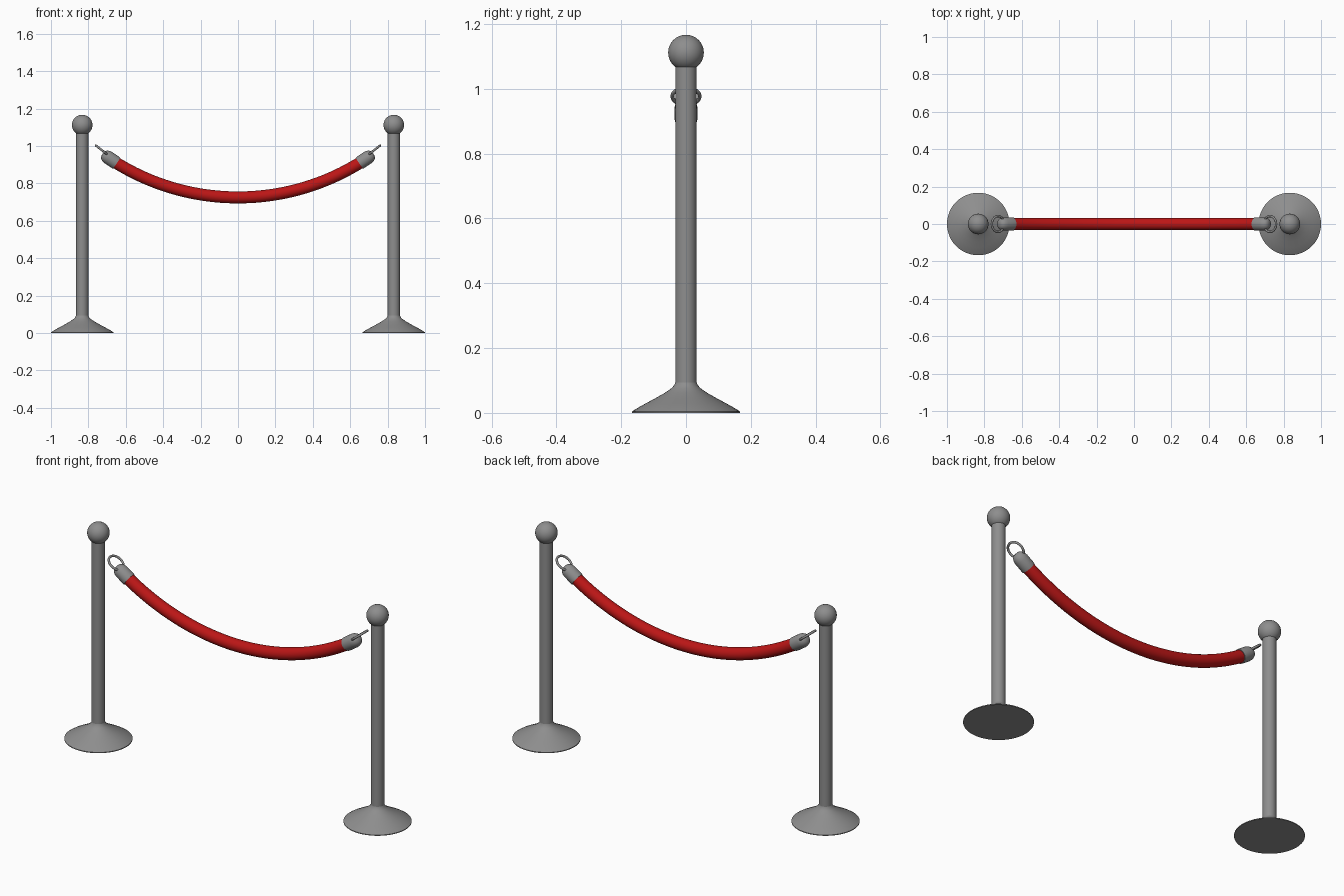
import bpy, math
from mathutils import Matrix, Vector

cube = bpy.data.objects.get("Cube")
if cube:
    bpy.data.objects.remove(cube, do_unlink=True)


def material(name, colour):
    m = bpy.data.materials.new(name)
    m.use_nodes = True
    m.diffuse_color = colour
    m.node_tree.nodes["Principled BSDF"].inputs["Base Color"].default_value = colour
    return m


metal = material("grey metal", (0.27, 0.27, 0.27, 1))
velvet = material("red velvet", (0.5, 0.008, 0.008, 1))


def finish(obj, name, mat):
    obj.name = name
    obj.data.materials.append(mat)
    bpy.ops.object.select_all(action="DESELECT")
    obj.select_set(True)
    bpy.context.view_layer.objects.active = obj
    bpy.ops.object.shade_smooth_by_angle(angle=math.radians(40))
    return obj


def lathe(name, profile, mat, place, sides=48):
    """Revolve (radius, height) points about local z, with closed ends."""
    verts, faces = [], []
    for r, h in profile:
        for i in range(sides):
            a = math.tau * i / sides
            verts.append((r * math.cos(a), r * math.sin(a), h))
    for k in range(len(profile) - 1):
        for i in range(sides):
            j = (i + 1) % sides
            a, b = k * sides, (k + 1) * sides
            faces.append((a + i, a + j, b + j, b + i))
    faces.append(tuple(reversed(range(sides))))
    faces.append(tuple(range(len(verts) - sides, len(verts))))
    mesh = bpy.data.meshes.new(name)
    mesh.from_pydata(verts, [], faces)
    obj = bpy.data.objects.new(name, mesh)
    bpy.context.collection.objects.link(obj)
    obj.matrix_world = place
    return finish(obj, name, mat)


POST_X = 0.833
ROPE_R = 0.032
END = Vector((0.655, 0, 0.912))
SAG = 0.187
ARC_R = (END.x ** 2 + SAG ** 2) / (2 * SAG)
ARC_ANGLE = math.asin(END.x / ARC_R)

base_profile = [(0.167, 0), (0.167, 0.004), (0.15, 0.015), (0.125, 0.029),
                (0.095, 0.045), (0.065, 0.062), (0.045, 0.076), (0.036, 0.086), (0.033, 0.094)]
cap_profile = [(0.035, -0.008), (0.036, 0), (0.036, 0.045), (0.034, 0.06),
               (0.028, 0.073), (0.018, 0.081), (0.006, 0.083)]

for side, label in ((1, "left"), (-1, "right")):
    # Post: flared base, pole and ball
    foot = Matrix.Translation((side * POST_X, 0, 0))
    lathe(label + "_base", base_profile, metal, foot)
    lathe(label + "_pole", [(0.033, 0.085), (0.033, 1.08)], metal, foot)
    bpy.ops.mesh.primitive_uv_sphere_add(segments=48, ring_count=24, radius=0.055,
                                         location=(side * POST_X, 0, 1.112))
    finish(bpy.context.object, label + "_ball", metal)

    # Rope end cap, pointing up and outward
    end = Vector((side * END.x, 0, END.z))
    tilt = Matrix.Rotation(side * math.radians(56), 4, "Y")
    lathe(label + "_rope_cap", cap_profile, metal, Matrix.Translation(end) @ tilt)

    # Hook ring, lying along the cap and across the rope
    bpy.ops.mesh.primitive_torus_add(major_segments=48, minor_segments=12,
                                     major_radius=0.042, minor_radius=0.006,
                                     location=(side * 0.727, 0, 0.977),
                                     rotation=(0, -side * math.radians(38), 0))
    finish(bpy.context.object, label + "_hook_ring", metal)

# Hanging rope: a round tube swept along an arc
steps, sides = 48, 32
verts, faces = [], []
for k in range(steps + 1):
    t = ARC_ANGLE * (2 * k / steps - 1)
    for i in range(sides):
        a = math.tau * i / sides
        r = ARC_R + ROPE_R * math.cos(a)
        verts.append((r * math.sin(t), ROPE_R * math.sin(a), END.z - SAG + ARC_R - r * math.cos(t)))
for k in range(steps):
    for i in range(sides):
        j = (i + 1) % sides
        a, b = k * sides, (k + 1) * sides
        faces.append((a + i, b + i, b + j, a + j))
faces.append(tuple(range(sides)))
faces.append(tuple(reversed(range(steps * sides, (steps + 1) * sides))))
rope_mesh = bpy.data.meshes.new("rope")
rope_mesh.from_pydata(verts, [], faces)
rope = bpy.data.objects.new("rope", rope_mesh)
bpy.context.collection.objects.link(rope)
finish(rope, "rope", velvet)
